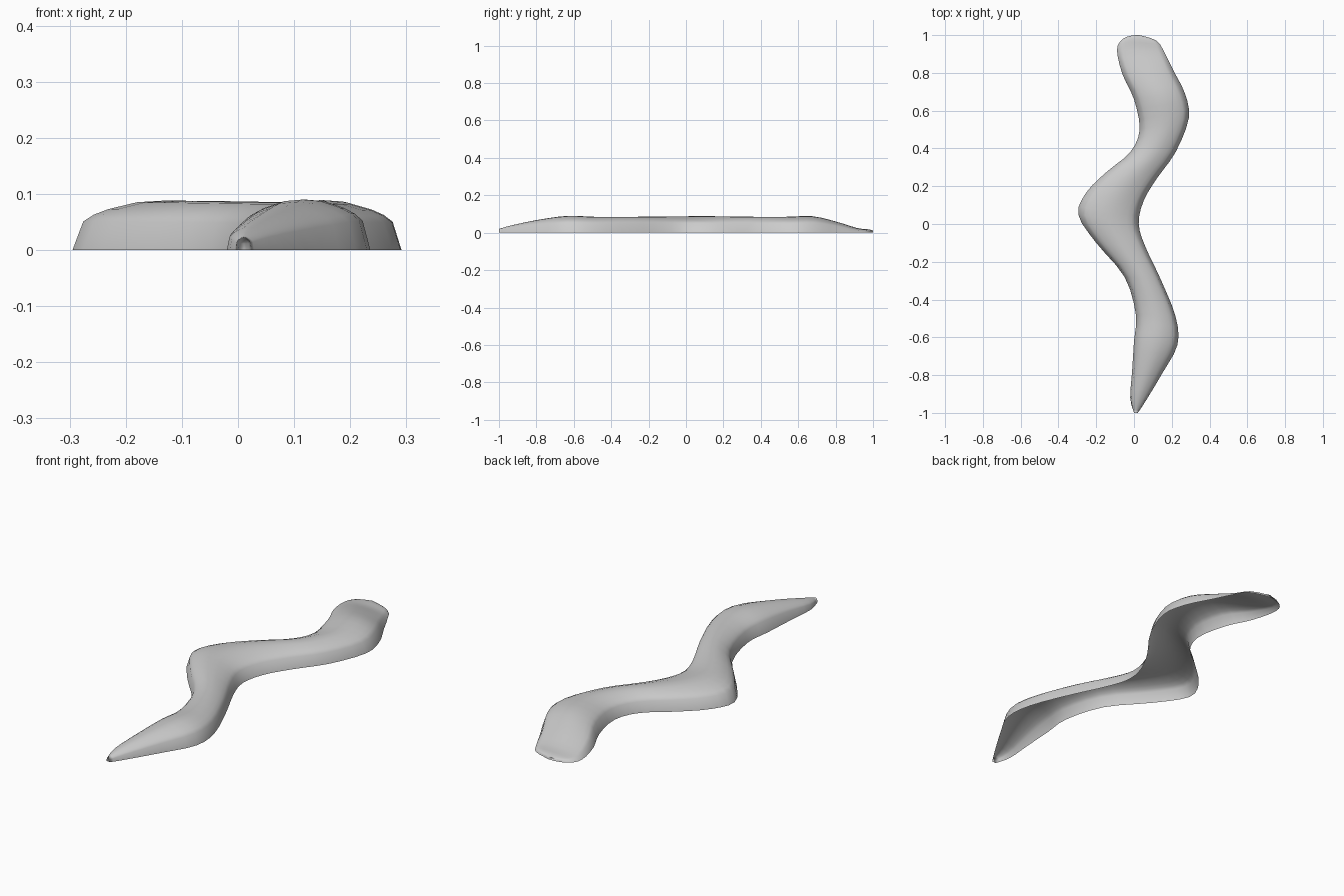
import bpy
import bmesh
from mathutils import Vector

cube = bpy.data.objects.get("Cube")
if cube:
    bpy.data.objects.remove(cube, do_unlink=True)


def make_material(name, colour):
    material = bpy.data.materials.new(name)
    material.use_nodes = True
    material.diffuse_color = colour
    shader = material.node_tree.nodes["Principled BSDF"]
    shader.inputs["Base Color"].default_value = colour
    return material


def blend(a, b, c, d, t):
    """Smooth curve value between b and c."""
    return b + (c - a + (a * 2 - b * 5 + c * 4 - d + (b * 3 - c * 3 + d - a) * t) * t) * t / 2


def densify(rows, steps):
    """Add smoothly interpolated sections between the given ones."""
    padded = [rows[0]] + rows + [rows[-1]]
    result = []
    for before, start, end, after in zip(padded, padded[1:], padded[2:], padded[3:]):
        for step in range(steps):
            t = step / steps
            result.append([blend(*values, t) for values in zip(before, start, end, after)])
    return result + [rows[-1]]


def loft_shell(name, rows, arch, material):
    """Bridge arched cross-sections into a shell that is open underneath."""
    bm = bmesh.new()
    rings = []
    for left_x, left_y, right_x, right_y, height in rows:
        left = Vector((left_x, left_y, 0))
        right = Vector((right_x, right_y, 0))
        ring = []
        for across, up in arch:
            point = left.lerp(right, across)
            point.z = height * up
            ring.append(bm.verts.new(point))
        rings.append(ring)
    for ring, following in zip(rings, rings[1:]):
        for i in range(len(arch) - 1):
            bm.faces.new((ring[i], ring[i + 1], following[i + 1], following[i]))
    # Small walls close the two ends
    bm.faces.new(rings[0])
    bm.faces.new(list(reversed(rings[-1])))
    bm.normal_update()
    if sum(face.normal.z for face in bm.faces) < 0:
        bmesh.ops.reverse_faces(bm, faces=bm.faces[:])
    mesh = bpy.data.meshes.new(name)
    bm.to_mesh(mesh)
    bm.free()
    mesh.materials.append(material)
    shell = bpy.data.objects.new(name, mesh)
    bpy.context.collection.objects.link(shell)
    for polygon in mesh.polygons:
        polygon.use_smooth = True
    return shell


# Left foot x, y, right foot x, y and crest height of each section
sections = [
    (0, -1, .02, -1, .02),
    (-.02, -.92, .06, -.94, .04),
    (-.01, -.78, .15, -.79, .07),
    (0, -.62, .23, -.64, .09),
    (.01, -.48, .22, -.49, .085),
    (-.05, -.28, .14, -.29, .085),
    (-.2, -.1, .06, -.12, .087),
    (-.295, .05, .025, 0, .088),
    (-.25, .17, .05, .12, .088),
    (-.14, .28, .12, .24, .087),
    (-.02, .38, .22, .38, .085),
    (.03, .5, .29, .56, .085),
    (0, .66, .27, .69, .088),
    (-.06, .79, .21, .81, .06),
    (-.09, .92, .16, .91, .025),
    (-.06, .98, .12, .97, .018),
    (0, 1, .03, 1, .012),
]

# Steep flank, rounded shoulder and crest, mirrored to the other side
half_arch = [(0, 0), (.06, .58), (.12, .72), (.2, .83), (.36, .97)]
arch = half_arch + [(.5, 1)] + [(1 - u, v) for u, v in reversed(half_arch)]

grey = make_material("plain grey", (.6, .6, .6, 1))
loft_shell("winding_ridge", densify(sections, 3), arch, grey)
